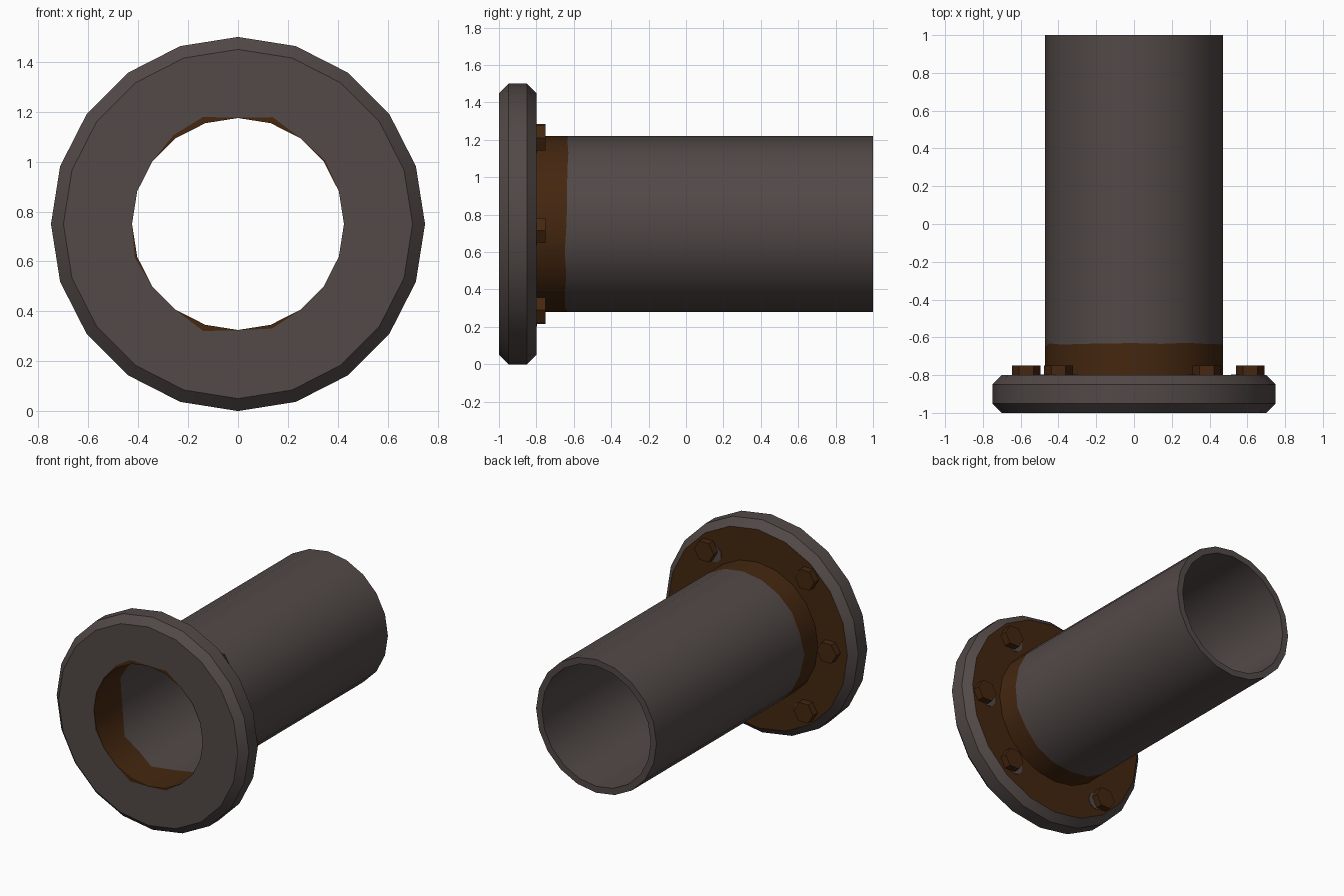
import bpy, bmesh, math, random
from mathutils import Vector

if "Cube" in bpy.data.objects:
    bpy.data.objects.remove(bpy.data.objects["Cube"])

random.seed(4)
SIDES, CZ = 20, 0.75


def material(name, rgb):
    m = bpy.data.materials.new(name)
    m.diffuse_color = (*rgb, 1)
    m.use_nodes = True
    m.node_tree.nodes["Principled BSDF"].inputs["Base Color"].default_value = m.diffuse_color
    return m


STEEL = material("dark steel", (0.084, 0.067, 0.063))
RUST = material("brown rust", (0.058, 0.020, 0.005))


def finish(bm, name, mats, angle=None):
    bmesh.ops.recalc_face_normals(bm, faces=bm.faces)
    me = bpy.data.meshes.new(name)
    bm.to_mesh(me)
    bm.free()
    for m in mats:
        me.materials.append(m)
    ob = bpy.data.objects.new(name, me)
    bpy.context.collection.objects.link(ob)
    if angle:
        bpy.ops.object.select_all(action='DESELECT')
        ob.select_set(True)
        bpy.context.view_layer.objects.active = ob
        bpy.ops.object.shade_smooth_by_angle(angle=math.radians(angle))
    return ob


def lathe(name, rows):
    """Closed profile around y; row = radius, y, radius jitter, y jitter, rusty band after it."""
    bm = bmesh.new()
    rings = []
    for r, y, jr, jy, _ in rows:
        ring = []
        for i in range(SIDES):
            a = 2 * math.pi * i / SIDES
            rr = r + max(0, random.uniform(-jr, jr))
            yy = y + random.uniform(-jy, jy)
            ring.append(bm.verts.new((rr * math.sin(a), yy, CZ + rr * math.cos(a))))
        rings.append(ring)
    for k, row in enumerate(rows):
        A, B = rings[k], rings[(k + 1) % len(rows)]
        for i in range(SIDES):
            j = (i + 1) % SIDES
            f = bm.faces.new((A[i], A[j], B[j], B[i]))
            f.material_index = row[4]
    return finish(bm, name, (STEEL, RUST), 30)


# Bevelled flange, rusty on its back face and in the bore
lathe("flange", [
    (0.425, -0.80, 0, 0, 1),
    (0.425, -1.00, 0, 0, 1),
    (0.426, -1.00, 0.026, 0, 0),
    (0.70, -1.00, 0, 0, 0),
    (0.75, -0.95, 0, 0, 0),
    (0.75, -0.85, 0, 0, 0),
    (0.70, -0.80, 0, 0, 1),
    (0.47, -0.80, 0, 0, 1),
])

# Pipe, rusty where it meets the flange
lathe("pipe", [
    (0.47, -0.80, 0, 0, 1),
    (0.47, -0.64, 0, 0.012, 0),
    (0.47, 1.00, 0, 0, 0),
    (0.425, 1.00, 0, 0, 0),
    (0.425, -0.74, 0, 0.05, 1),
    (0.425, -0.80, 0, 0, 1),
])


def prism(name, x, z, r, y0, y1, n, mat):
    bm = bmesh.new()
    pts = [(x + r * math.cos(2 * math.pi * i / n), z + r * math.sin(2 * math.pi * i / n)) for i in range(n)]
    f = bm.faces.new([bm.verts.new((px, y0, pz)) for px, pz in pts])
    top = bmesh.ops.extrude_face_region(bm, geom=[f])
    bmesh.ops.translate(bm, vec=Vector((0, y1 - y0, 0)),
                        verts=[v for v in top["geom"] if isinstance(v, bmesh.types.BMVert)])
    return finish(bm, name, (mat,))


# Hexagonal bolt heads with a bare-metal spot beside each
for k, (x, z) in enumerate([(0.385, 0.46), (0.615, -0.035), (0.385, -0.46),
                            (-0.40, 0.47), (-0.57, 0.0), (-0.39, -0.47)]):
    prism(f"bolt_{k + 1}", x, CZ + z, 0.076, -0.81, -0.75, 6, RUST)
    s = -0.045 if x > 0 else 0.045
    prism(f"bare_spot_{k + 1}", x + s, CZ + z - 0.02, 0.06, -0.803, -0.796, 9, STEEL)
